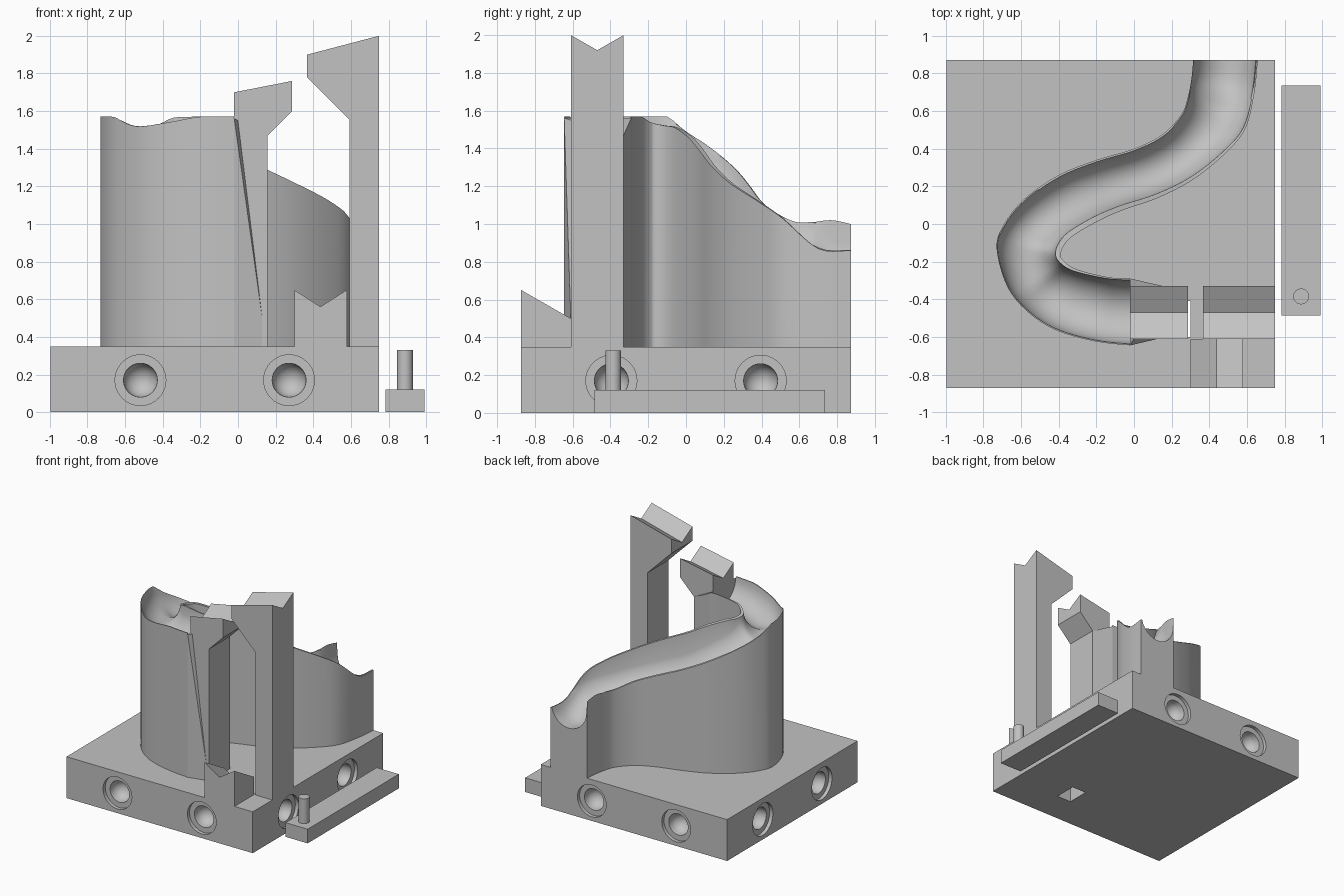
import bpy, bmesh, math
from mathutils import Vector, Matrix

default_cube = bpy.data.objects.get("Cube")
if default_cube:
    bpy.data.objects.remove(default_cube, do_unlink=True)

GREY = (0.54, 0.54, 0.54, 1.0)
grey = bpy.data.materials.new("plain grey")
grey.use_nodes = True
grey.diffuse_color = GREY
grey.node_tree.nodes["Principled BSDF"].inputs["Base Color"].default_value = GREY


def make_object(name, bm, smooth_angle=None):
    """Turn a bmesh into a named grey object."""
    bmesh.ops.recalc_face_normals(bm, faces=bm.faces)
    mesh = bpy.data.meshes.new(name)
    bm.to_mesh(mesh)
    bm.free()
    obj = bpy.data.objects.new(name, mesh)
    obj.data.materials.append(grey)
    bpy.context.collection.objects.link(obj)
    if smooth_angle:
        smooth(obj, smooth_angle)
    return obj


def smooth(obj, degrees):
    bpy.ops.object.select_all(action='DESELECT')
    obj.select_set(True)
    bpy.context.view_layer.objects.active = obj
    bpy.ops.object.shade_smooth_by_angle(angle=math.radians(degrees))


def add_box(bm, low, high):
    low, high = Vector(low), Vector(high)
    size = high - low
    matrix = Matrix.Translation((low + high) / 2) @ Matrix.Diagonal((*size, 1))
    bmesh.ops.create_cube(bm, size=1, matrix=matrix)


def loft(bm, rings):
    """Skin closed rings of equal length and cap both ends."""
    rows = [[bm.verts.new(p) for p in ring] for ring in rings]
    count = len(rows[0])
    for a, b in zip(rows, rows[1:]):
        for i in range(count):
            j = (i + 1) % count
            bm.faces.new((a[i], a[j], b[j], b[i]))
    bm.faces.new(rows[0])
    bm.faces.new(rows[-1])


def add_socket(bm, matrix):
    """Stepped round socket with a domed end, boring inwards along +z."""
    radius, recess = 0.09, 0.03
    profile = [(0, -0.05), (0.135, -0.05), (0.135, recess), (radius, recess)]
    for k in range(1, 9):
        a = k / 8 * math.pi / 2
        profile.append((radius * math.cos(a), recess + 0.02 + radius * math.sin(a)))
    profile[-1] = (0, profile[-1][1])
    verts = [bm.verts.new((r, 0, z)) for r, z in profile]
    edges = [bm.edges.new(pair) for pair in zip(verts, verts[1:])]
    bmesh.ops.spin(bm, geom=verts + edges, cent=(0, 0, 0), axis=(0, 0, 1),
                   angle=math.tau, steps=40, use_duplicate=False)
    fresh = [v for v in bm.verts if not v.tag]
    bmesh.ops.remove_doubles(bm, verts=fresh, dist=0.0005)
    fresh = [v for v in bm.verts if not v.tag]
    bmesh.ops.transform(bm, matrix=matrix, verts=fresh)
    for v in fresh:
        v.tag = True


# Base block with two sockets in every side and a drop hole through it
CENTRE_X, HALF, TOP = -0.1235, 0.8725, 0.35
bm = bmesh.new()
add_box(bm, (CENTRE_X - HALF, -HALF, 0), (CENTRE_X + HALF, HALF, TOP))
base = make_object("base_block", bm)

cutters = bmesh.new()
for side in range(4):
    turn = Matrix.Rotation(side * math.pi / 2, 4, 'Z')
    for offset in (-0.395, 0.395):
        place = Matrix.Translation((CENTRE_X, 0, 0.17)) @ turn
        place = place @ Matrix.Translation((offset, -HALF, 0))
        add_socket(cutters, place @ Matrix.Rotation(-math.pi / 2, 4, 'X'))
add_box(cutters, (0.165, -0.6, -0.1), (0.299, -0.41, 0.5))
cutter = make_object("base_cutter", cutters)
cutter.hide_render = True
cut = base.modifiers.new("sockets", 'BOOLEAN')
cut.operation, cut.solver, cut.object = 'DIFFERENCE', 'EXACT', cutter
bpy.context.view_layer.objects.active = base
base.select_set(True)
bpy.ops.object.modifier_apply(modifier=cut.name)
bpy.data.objects.remove(cutter, do_unlink=True)
smooth(base, 30)

# Winding track: paired rail points along its outer and inner edges
outer_rail = [(-0.02, -0.645, 1.57), (-0.2, -0.625, 1.57), (-0.4, -0.57, 1.535),
              (-0.55, -0.48, 1.52), (-0.67, -0.34, 1.575), (-0.73, -0.13, 1.58),
              (-0.69, 0, 1.49), (-0.58, 0.135, 1.4), (-0.4, 0.26, 1.295),
              (-0.2, 0.34, 1.2), (0, 0.4, 1.12), (0.15, 0.475, 1.06),
              (0.25, 0.58, 1.01), (0.285, 0.67, 1.01), (0.305, 0.77, 1.02),
              (0.315, HALF, 1)]
inner_rail = [(-0.02, -0.29, 1.57), (-0.12, -0.285, 1.57), (-0.24, -0.26, 1.57),
              (-0.33, -0.23, 1.565), (-0.38, -0.19, 1.54), (-0.39, -0.16, 1.53),
              (-0.37, -0.11, 1.52), (-0.32, -0.06, 1.51), (-0.2, 0.01, 1.46),
              (-0.07, 0.07, 1.39), (0.13, 0.14, 1.3), (0.32, 0.24, 1.21),
              (0.49, 0.38, 1.12), (0.593, 0.51, 1.03), (0.64, 0.7, 0.87),
              (0.658, HALF, 0.86)]


def refine(points, steps=5):
    """Catmull-Rom curve through the points."""
    pts = [Vector(p) for p in points]
    result = []
    for i in range(len(pts) - 1):
        b, c = pts[i], pts[i + 1]
        a, d = pts[max(i - 1, 0)], pts[min(i + 2, len(pts) - 1)]
        for k in range(steps):
            t = k / steps
            point = b + 0.5 * t * (c - a + t * (2 * a - 5 * b + 4 * c - d
                                                + t * (3 * (b - c) + d - a)))
            point.z = min(point.z, 1.57)
            result.append(point)
    return result + [pts[-1]]


def track_ring(outer, inner, ledge, arc_steps=14):
    """Section of the track: flat walls, a round gutter and a flat inner ledge."""
    ring = [Vector((outer.x, outer.y, TOP)), outer]
    low, high = sorted((outer.z, inner.z))
    level = low + 0.3 * (high - low)
    for k in range(arc_steps + 1):
        angle = math.pi * k / arc_steps
        t = 0.02 + (0.98 - ledge) * (1 - math.cos(angle)) / 2
        point = outer.lerp(inner, t)
        point.z = min(point.z, level - 0.175 * math.sin(angle))
        if k == arc_steps:
            point.z = inner.z
        ring.append(point)
    return ring + [inner, Vector((inner.x, inner.y, TOP))]


bm = bmesh.new()
rails = list(zip(refine(outer_rail), refine(inner_rail)))
loft(bm, [track_ring(o, i, 0.02 + 0.08 * math.sin(math.pi * n / (len(rails) - 1)) ** 2)
          for n, (o, i) in enumerate(rails)])
make_object("winding_track", bm, 35)

# Buttress joining the track to the short post, sloped on its front side
bm = bmesh.new()
corners = [(-0.02, -0.645, TOP), (0.15, -0.605, TOP), (0.155, -0.33, TOP),
           (-0.02, -0.29, TOP), (-0.02, -0.645, 1.56), (-0.02, -0.29, 1.56),
           (0.155, -0.33, 1.47)]
bmesh.ops.convex_hull(bm, input=[bm.verts.new(p) for p in corners])
make_object("track_buttress", bm)


def hooked_post(name, profile):
    """Extrude a front outline along y; its last two points form a V groove."""
    bm = bmesh.new()
    rings = []
    for y, drop in ((-0.61, 0), (-0.47, 0.08), (-0.33, 0)):
        last = len(profile) - 2
        rings.append([(x, y, z - (drop if i >= last else 0))
                      for i, (x, z) in enumerate(profile)])
    loft(bm, rings)
    make_object(name, bm)


hooked_post("short_post", [(-0.02, TOP), (0.157, TOP), (0.157, 1.47),
                           (0.287, 1.6), (0.287, 1.76), (-0.02, 1.7)])
hooked_post("tall_post", [(0.749, TOP), (0.592, TOP), (0.592, 1.555),
                          (0.367, 1.78), (0.367, 1.9), (0.749, 2)])

# Grooved ramp at the front, falling towards the posts
bm = bmesh.new()
loft(bm, [[(0.299, y, TOP), (0.299, y, z), (0.438, y, z - 0.09),
           (0.578, y, z), (0.578, y, TOP)] for y, z in ((-HALF, 0.65), (-0.61, 0.5))])
make_object("front_ramp", bm)

# Loose lever bar with its upright pin
bm = bmesh.new()
add_box(bm, (0.785, -0.485, 0), (0.992, 0.735, 0.12))
make_object("lever_bar", bm)
bm = bmesh.new()
bmesh.ops.create_cone(bm, cap_ends=True, segments=32, radius1=0.042, radius2=0.042,
                      depth=0.23, matrix=Matrix.Translation((0.888, -0.385, 0.215)))
make_object("lever_pin", bm, 30)
